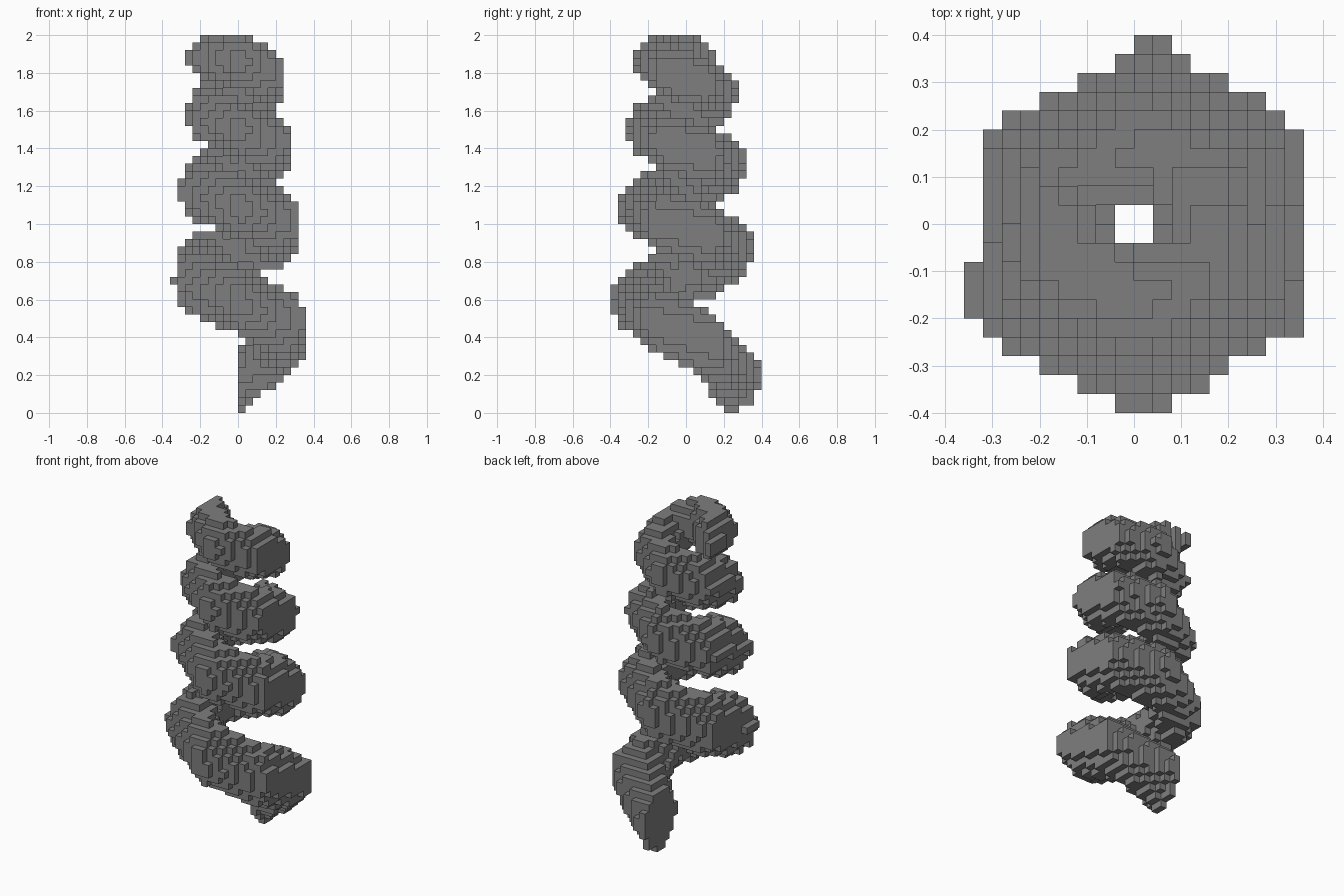
import bpy
import bmesh
import math
from mathutils import Vector

cube = bpy.data.objects.get("Cube")
if cube:
    bpy.data.objects.remove(cube, do_unlink=True)

VOXEL = 0.04
NX, NY, NZ = 18, 20, 50
SIDES = 6
STEPS = 23
AXIS = Vector((0.005, -0.01, 0))


def section(step):
    """Ring radius, height, half width and half height at a bend of the coil."""
    t = step / SIDES
    tall = 0.187 - 0.013 * t
    wide = 0.86 * tall
    ring = 0.43 - 0.042 * t - wide
    height = 0.18 + 0.68 * min(t, 3.55) ** 0.725
    if step == STEPS:
        # Flared, thinner tip
        ring, tall = ring + 0.07, 0.09
    return Vector((ring, height, wide, tall))


SECTIONS = [section(s) for s in range(STEPS + 1)]


def centre(i, j, k):
    return Vector(((i + 0.5 - NX / 2) * VOXEL, (j + 0.5 - NY / 2) * VOXEL, (k + 0.5) * VOXEL))


def inside(p):
    """Test a point against the straight runs of the six-sided coil."""
    q = p - AXIS
    bends = (math.atan2(q.x, q.y) / math.tau) % 1.0 * SIDES
    side = int(bends)
    half = math.pi / SIDES
    angle = (bends - side - 0.5) * 2 * half
    along = 0.5 + math.tan(angle) / math.tan(half) / 2
    rho = math.hypot(q.x, q.y) * math.cos(angle) / math.cos(half)
    for step in range(side, STEPS, SIDES):
        ring, height, wide, tall = SECTIONS[step].lerp(SECTIONS[step + 1], along)
        if abs((rho - ring) / wide) ** 1.6 + abs((q.z - height) / tall) ** 1.6 <= 1:
            return True
    return False


# Fill the block grid along the tapering coil
filled = {(i, j, k) for i in range(NX) for j in range(NY) for k in range(NZ)
          if inside(centre(i, j, k))}

# Skin the blocks with only their exposed square faces
bm = bmesh.new()
corners = {}


def corner(p):
    key = tuple(round(c / VOXEL) for c in p)
    if key not in corners:
        corners[key] = bm.verts.new(p)
    return corners[key]


for cell in filled:
    mid = centre(*cell)
    for axis in range(3):
        for sign in (-1, 1):
            beside = list(cell)
            beside[axis] += sign
            if tuple(beside) in filled:
                continue
            n, u = Vector((0, 0, 0)), Vector((0, 0, 0))
            n[axis] = sign * VOXEL / 2
            u[(axis + 1) % 3] = VOXEL / 2
            v = n.normalized().cross(u)
            bm.faces.new([corner(mid + n + a * u + b * v)
                          for a, b in ((-1, -1), (1, -1), (1, 1), (-1, 1))])

mesh = bpy.data.meshes.new("spiral_coil")
bm.to_mesh(mesh)
bm.free()
coil = bpy.data.objects.new("spiral_coil", mesh)
bpy.context.collection.objects.link(coil)

# Single grey colour
grey = bpy.data.materials.new("stone_grey")
grey.use_nodes = True
colour = (0.21, 0.21, 0.21, 1)
grey.diffuse_color = colour
grey.node_tree.nodes["Principled BSDF"].inputs["Base Color"].default_value = colour
mesh.materials.append(grey)
